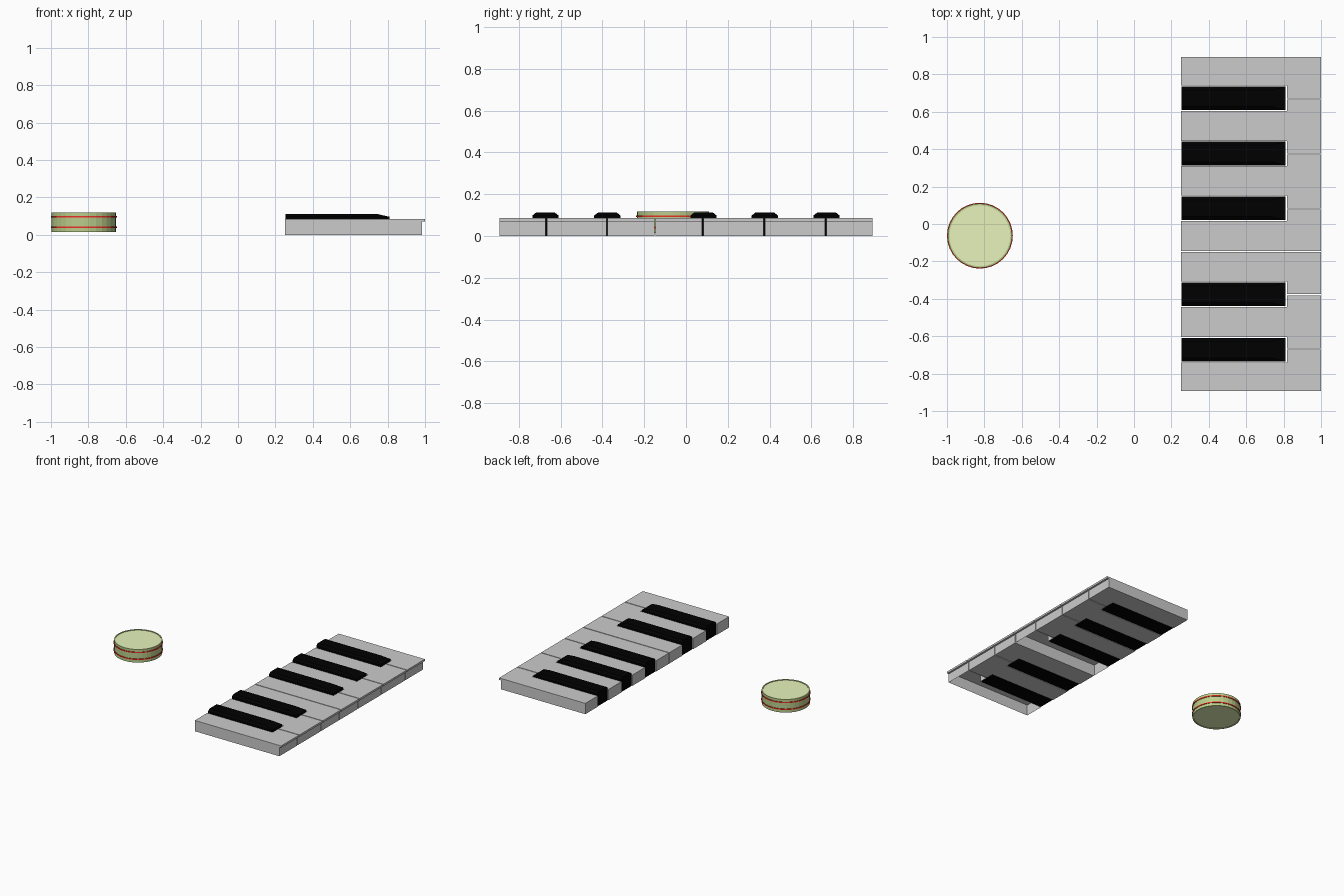
import bpy, bmesh, math

if "Cube" in bpy.data.objects:
    bpy.data.objects.remove(bpy.data.objects["Cube"])


def material(name, rgb):
    m = bpy.data.materials.new(name)
    m.diffuse_color = (*rgb, 1)
    m.use_nodes = True
    m.node_tree.nodes["Principled BSDF"].inputs["Base Color"].default_value = m.diffuse_color
    return m


BLACK = material("black", (0.0, 0.0, 0.0))
WHITE = material("white", (0.92, 0.92, 0.94))
GREEN = material("green", (0.5, 0.62, 0.26))
PALE = material("pale_green", (0.8, 0.9, 0.5))
RED = material("red", (0.85, 0.03, 0.02))


def mesh_object(name, faces, mat=None):
    bm = bmesh.new()
    for pts in faces:
        bm.faces.new([bm.verts.new(p) for p in pts])
    bmesh.ops.remove_doubles(bm, verts=bm.verts, dist=1e-5)
    bmesh.ops.recalc_face_normals(bm, faces=bm.faces)
    me = bpy.data.meshes.new(name)
    bm.to_mesh(me)
    bm.free()
    ob = bpy.data.objects.new(name, me)
    bpy.context.collection.objects.link(ob)
    if mat:
        me.materials.append(mat)
    return ob


# Keyboard dimensions
X0, X1, XW, XN = 0.25, 1.0, 0.985, 0.818   # back, lip, front wall, notch
H, LIP, GAP = 0.085, 0.07, 0.003
HALF = 0.063
BOUNDS = [-0.893, -0.668, -0.378, -0.148, 0.08, 0.374, 0.668, 0.893]
BLACKS = {1: -0.672, 2: -0.376, 4: 0.084, 5: 0.377, 6: 0.672}
OPEN_BELOW = (0, 3)


def white_key(i):
    # notched block with an overhanging front lip; two of the keys are hollow
    a = BOUNDS[i] + (GAP if i else 0)
    b = BOUNDS[i + 1] - (GAP if i < 6 else 0)
    ra = BLACKS[i] + HALF + 0.005 if i in BLACKS else a
    rb = BLACKS[i + 1] - HALF - 0.005 if i + 1 in BLACKS else b

    def outline(xf):
        pts = [(X0, ra), (XN, ra), (XN, a), (xf, a), (xf, b), (XN, b), (XN, rb), (X0, rb)]
        return [p for k, p in enumerate(pts) if p != pts[k - 1]]

    top = [(x, y, H) for x, y in outline(X1)]
    lip = [(x, y, LIP) for x, y in outline(X1)]
    inner = [(x, y, LIP) for x, y in outline(XW)]
    foot = [(x, y, 0) for x, y in outline(XW)]
    faces = [top]
    n = len(top)
    for lo, hi in ((lip, top), (foot, inner)):
        for k in range(n):
            j = (k + 1) % n
            faces.append([lo[k], lo[j], hi[j], hi[k]])
    faces.append([(XW, a, LIP), (X1, a, LIP), (X1, b, LIP), (XW, b, LIP)])
    if i not in OPEN_BELOW:
        faces.append(foot[::-1])
    mesh_object(f"white_key_{i + 1}", faces, WHITE)


def black_key(n, c):
    # box with a chamfered top and a sloping nose
    rings = [
        (0.254, 0.81, HALF, 0.0, 0.0),
        (0.254, 0.81, HALF, 0.098, 0.096),
        (0.254, 0.74, HALF - 0.018, 0.112, 0.112),
    ]
    loops = [[(xa, c - w, zb), (xf, c - w, zf), (xf, c + w, zf), (xa, c + w, zb)]
             for xa, xf, w, zb, zf in rings]
    faces = [loops[0][::-1], loops[-1]]
    for lo, hi in zip(loops, loops[1:]):
        for k in range(4):
            j = (k + 1) % 4
            faces.append([lo[k], lo[j], hi[j], hi[k]])
    mesh_object(f"black_key_{n}", faces, BLACK)


for i in range(7):
    white_key(i)
for n, c in BLACKS.items():
    black_key(n, c)

# Round drum: lathed shell with shallow recessed heads
CX, CY, SIDES = -0.824, -0.0625, 32


def lathe(name, profile, mat):
    def pt(r, z, k):
        t = 2 * math.pi * k / SIDES
        return (CX + r * math.cos(t), CY + r * math.sin(t), z)
    faces = [[pt(r0, z0, k), pt(r0, z0, k + 1), pt(r1, z1, k + 1), pt(r1, z1, k)]
             for (r0, z0), (r1, z1) in zip(profile, profile[1:]) for k in range(SIDES)]
    return mesh_object(name, faces, mat)


lathe("drum_shell", [(0.163, 0.02), (0.163, 0.015), (0.172, 0.015),
                     (0.172, 0.118), (0.163, 0.118), (0.163, 0.113)], GREEN)
for name, z in (("drum_head_top", 0.114), ("drum_head_bottom", 0.019)):
    bpy.ops.mesh.primitive_circle_add(vertices=SIDES, radius=0.163, fill_type='NGON',
                                      location=(CX, CY, z))
    bpy.context.object.name = name
    bpy.context.object.data.materials.append(PALE)

# Red hoops around the drum
for name, z in (("lower_hoop", 0.041), ("upper_hoop", 0.095)):
    lathe(name, [(0.171, z - 0.004), (0.176, z - 0.004),
                 (0.176, z + 0.004), (0.171, z + 0.004)], RED)
